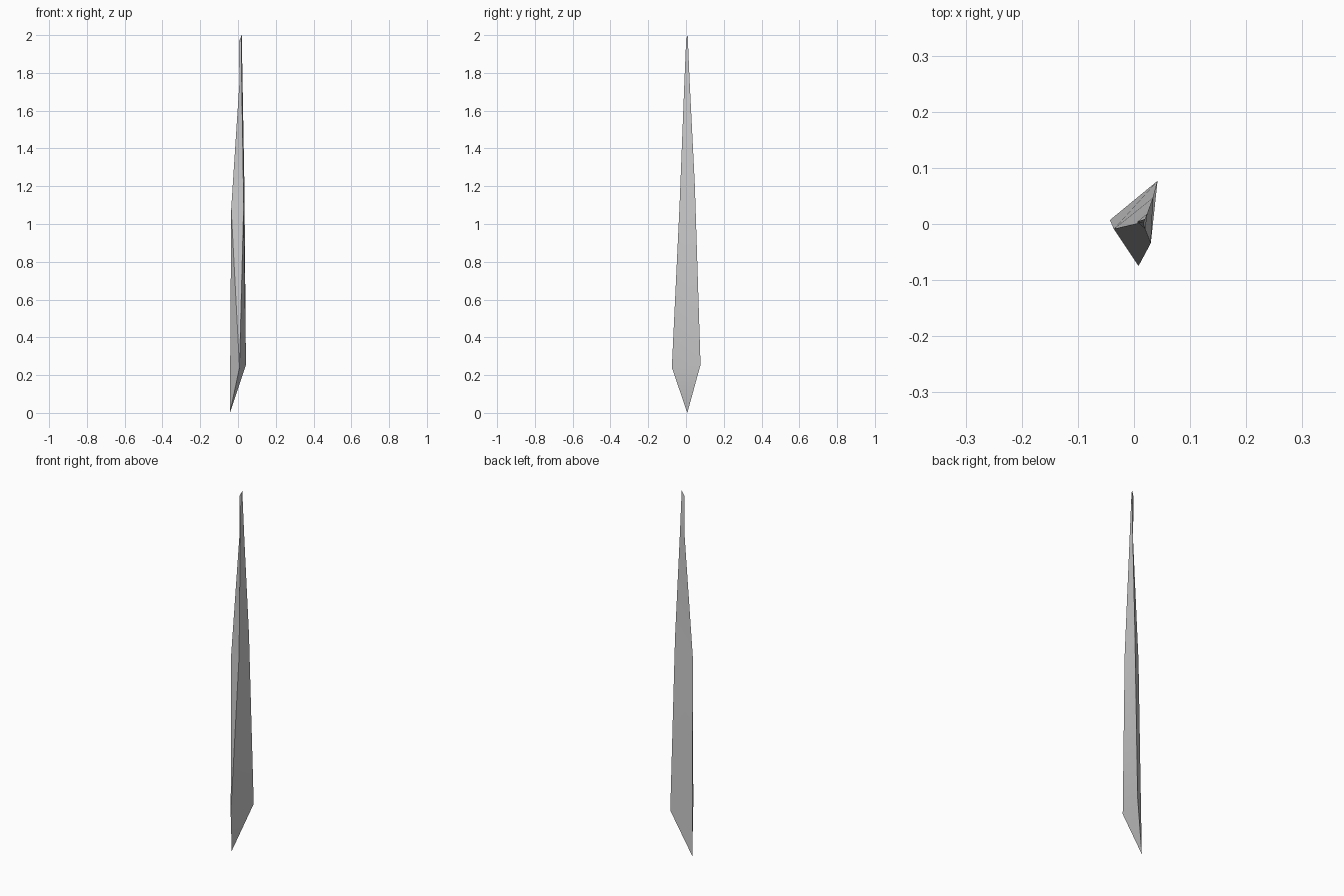
import bpy, bmesh

if "Cube" in bpy.data.objects:
    bpy.data.objects.remove(bpy.data.objects["Cube"])

# Triangular cross-sections of the shard, bottom to top: spine, back edge, front edge
rings = [
    [(-0.043, 0.007, 0.0), (0.042, 0.077, 0.255), (0.008, -0.075, 0.24)],
    [(-0.036, -0.009, 1.08), (0.034, 0.047, 1.20), (0.030, -0.034, 1.10)],
    [(0.007, 0.001, 1.74), (0.024, 0.019, 1.76), (0.020, -0.009, 1.74)],
    [(0.006, 0.004, 1.97), (0.020, 0.009, 2.0), (0.017, 0.001, 1.98)],
]

bm = bmesh.new()
loops = [[bm.verts.new(p) for p in ring] for ring in rings]

# Side faces, split so the twisted sides fold along the spine
for low, high in zip(loops, loops[1:]):
    for i in range(3):
        j = (i + 1) % 3
        if i == 0:
            tris = [(low[0], low[1], high[0]), (low[1], high[1], high[0])]
        else:
            tris = [(low[i], low[j], high[j]), (low[i], high[j], high[i])]
        for t in tris:
            bm.faces.new(t)

# Slanted bottom and tip
bm.faces.new(loops[0])
bm.faces.new(loops[-1])
bmesh.ops.recalc_face_normals(bm, faces=bm.faces[:])

mesh = bpy.data.meshes.new("blade_shard")
bm.to_mesh(mesh)
bm.free()
shard = bpy.data.objects.new("blade_shard", mesh)
bpy.context.collection.objects.link(shard)

# Soft shading on the gently twisted sides, sharp corners kept
bpy.context.view_layer.objects.active = shard
shard.select_set(True)
bpy.ops.object.shade_smooth_by_angle(angle=0.5)
